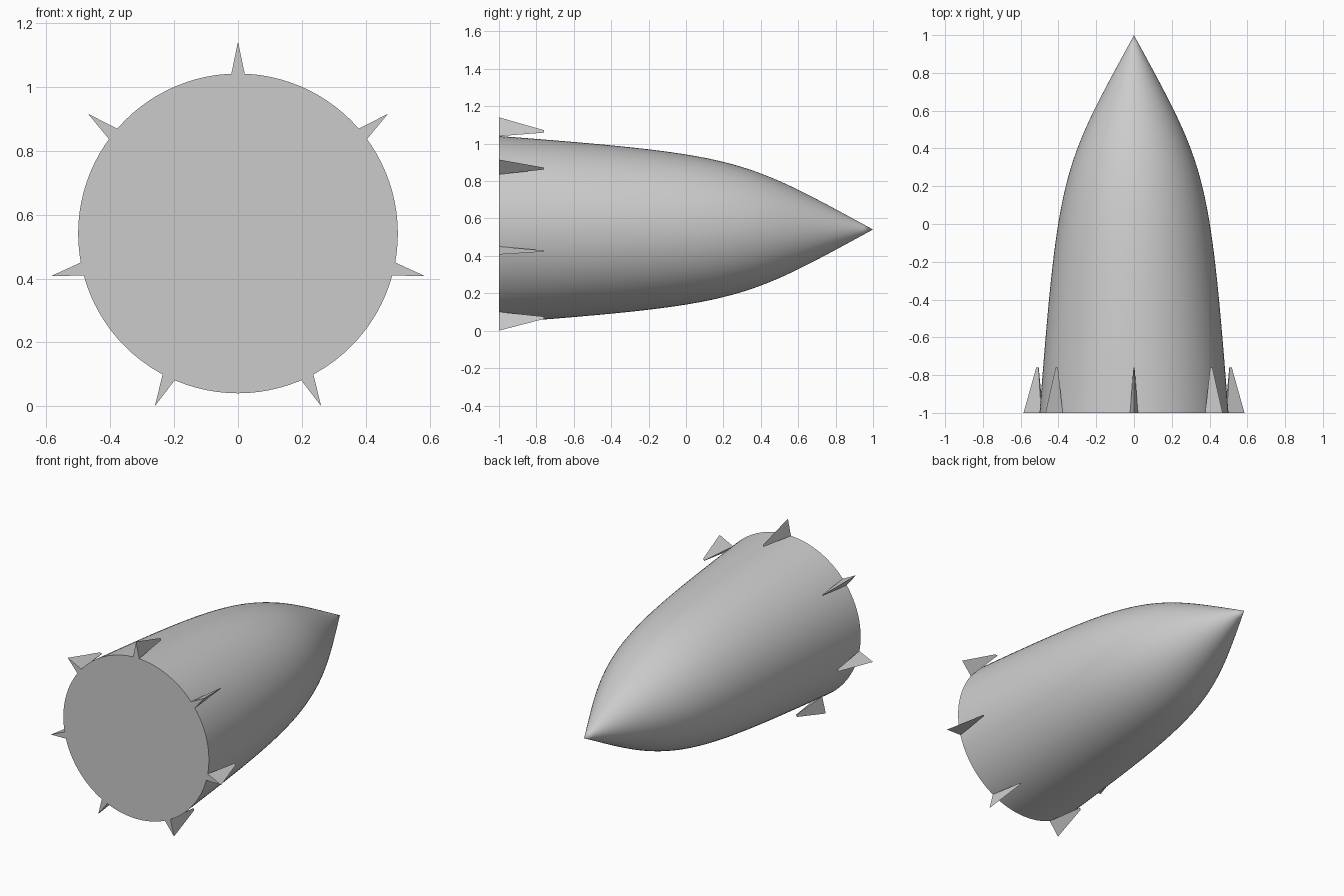
import bpy, bmesh, math
from mathutils import Vector, Matrix

if "Cube" in bpy.data.objects:
    bpy.data.objects.remove(bpy.data.objects["Cube"])

AXIS_Z = 0.541
FINS = 7

grey = bpy.data.materials.new("light grey")
grey.use_nodes = True
grey.diffuse_color = (0.6, 0.6, 0.6, 1)
grey.node_tree.nodes["Principled BSDF"].inputs["Base Color"].default_value = (0.6, 0.6, 0.6, 1)


def finish(name, bm):
    bmesh.ops.recalc_face_normals(bm, faces=bm.faces)
    mesh = bpy.data.meshes.new(name)
    bm.to_mesh(mesh)
    bm.free()
    mesh.materials.append(grey)
    obj = bpy.data.objects.new(name, mesh)
    obj.location.z = AXIS_Z
    bpy.context.collection.objects.link(obj)
    return obj


def bezier(points, t):
    while len(points) > 1:
        points = [a.lerp(b, t) for a, b in zip(points, points[1:])]
    return points[0]


# Hull: pointed curve spun around the y axis, closed by a flat rear disc
control = [Vector(p) for p in ((0, -1, 0.5), (0, 0.3, 0.4), (0, 0.3, 0.38), (0, 1, 0))]
steps = 40
bm = bmesh.new()
profile = [bm.verts.new((0, -1, 0))]
profile += [bm.verts.new(bezier(control, i / steps)) for i in range(steps + 1)]
edges = [bm.edges.new(pair) for pair in zip(profile, profile[1:])]
bmesh.ops.spin(bm, geom=profile + edges, cent=(0, 0, 0), axis=(0, 1, 0),
               angle=math.tau, steps=96, use_merge=True)
bmesh.ops.remove_doubles(bm, verts=bm.verts, dist=0.0001)
bmesh.ops.dissolve_degenerate(bm, edges=bm.edges, dist=0.0001)
hull = finish("hull", bm)
bpy.context.view_layer.objects.active = hull
hull.select_set(True)
bpy.ops.object.shade_smooth_by_angle(angle=math.radians(40))
hull.select_set(False)

# Fins: tapered triangular spikes spaced evenly around the rear rim
for k in range(FINS):
    bm = bmesh.new()
    turn = Matrix.Rotation(math.tau * k / FINS, 3, 'Y')
    rings = []
    for y, half, inner, outer in ((-1, 0.021, 0.499, 0.6), (-0.76, 0.003, 0.518, 0.531)):
        corners = ((-half, y, inner), (half, y, inner), (0, y, outer))
        rings.append([bm.verts.new(turn @ Vector(c)) for c in corners])
    rear, front = rings
    bm.faces.new(rear)
    bm.faces.new(front)
    for i in range(3):
        j = (i + 1) % 3
        bm.faces.new((rear[i], rear[j], front[j], front[i]))
    finish(f"fin_{k + 1}", bm)
